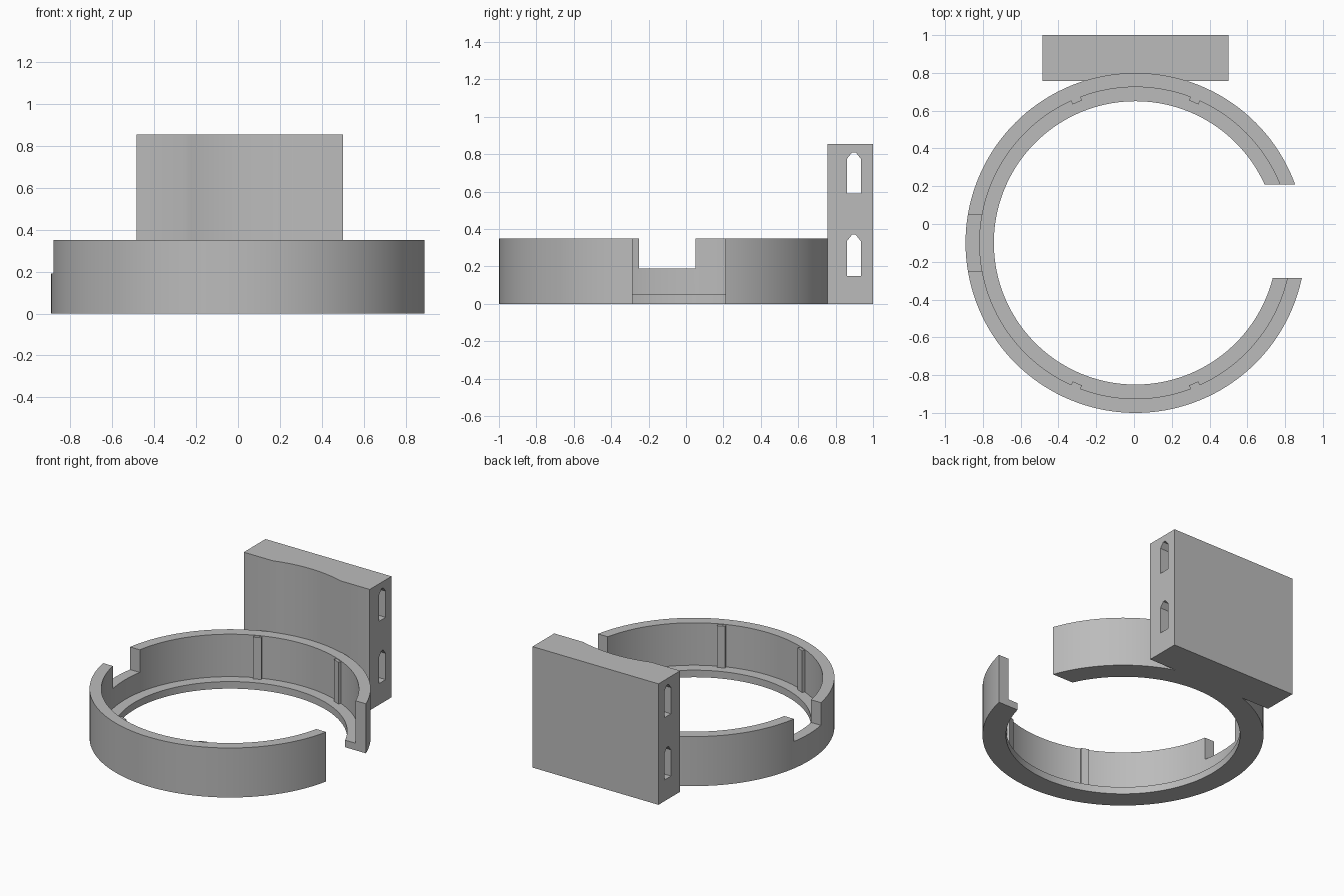
import bpy, bmesh, math
from mathutils import Matrix, Vector

if "Cube" in bpy.data.objects:
    bpy.data.objects.remove(bpy.data.objects["Cube"])

CX, CY = 0.008, -0.10            # ring axis
R_OUT, R_WALL, R_LIP = 0.90, 0.825, 0.75
H_RING, H_LIP = 0.35, 0.05

grey = bpy.data.materials.new("plain grey")
grey.use_nodes = True
COLOUR = (0.5, 0.5, 0.5, 1)
grey.diffuse_color = COLOUR
grey.node_tree.nodes["Principled BSDF"].inputs["Base Color"].default_value = COLOUR


def finish(name, bm):
    bmesh.ops.recalc_face_normals(bm, faces=bm.faces)
    mesh = bpy.data.meshes.new(name)
    bm.to_mesh(mesh)
    bm.free()
    mesh.materials.append(grey)
    ob = bpy.data.objects.new(name, mesh)
    bpy.context.collection.objects.link(ob)
    return ob


def revolve(name, profile, steps=144):
    """Closed (radius, z) profile turned about the ring axis."""
    bm = bmesh.new()
    rings = []
    for i in range(steps):
        a = math.tau * i / steps
        rings.append([bm.verts.new((CX + r * math.cos(a), CY + r * math.sin(a), z))
                      for r, z in profile])
    n = len(profile)
    for i in range(steps):
        a, b = rings[i], rings[(i + 1) % steps]
        for j in range(n):
            k = (j + 1) % n
            bm.faces.new((a[j], b[j], b[k], a[k]))
    return finish(name, bm)


def prism(name, points, depth):
    """Extrude a closed 3D outline along the depth vector."""
    bm = bmesh.new()
    face = bm.faces.new([bm.verts.new(p) for p in points])
    out = bmesh.ops.extrude_face_region(bm, geom=[face])
    moved = [v for v in out["geom"] if isinstance(v, bmesh.types.BMVert)]
    bmesh.ops.translate(bm, verts=moved, vec=Vector(depth))
    return finish(name, bm)


def box(name, x0, x1, y0, y1, z0, z1):
    return prism(name, [(x0, y0, z0), (x1, y0, z0), (x1, y1, z0), (x0, y1, z0)],
                 (0, 0, z1 - z0))


def cut(ob, cutter):
    cutter.hide_render = True
    mod = ob.modifiers.new("cut", 'BOOLEAN')
    mod.operation, mod.solver, mod.object = 'DIFFERENCE', 'EXACT', cutter
    bpy.context.view_layer.objects.active = ob
    bpy.ops.object.modifier_apply(modifier=mod.name)
    bpy.data.objects.remove(cutter)


def smooth(ob):
    bpy.ops.object.select_all(action='DESELECT')
    ob.select_set(True)
    bpy.context.view_layer.objects.active = ob
    bpy.ops.object.shade_smooth_by_angle(angle=math.radians(25))


# Open ring with an inner lip at the bottom
ring = revolve("ring", [(R_LIP, 0), (R_OUT, 0), (R_OUT, H_RING),
                        (R_WALL, H_RING), (R_WALL, H_LIP), (R_LIP, H_LIP)])
cut(ring, box("gap_cutter", 0.3, 1.2, -0.285, 0.21, -0.1, 0.6))
cut(ring, box("notch_cutter", -1.2, -0.5, -0.25, 0.05, 0.19, 0.6))
smooth(ring)

# Back mounting block, hollowed to follow the ring
block = box("mounting_block", -0.485, 0.5, 0.757, 1.0, 0, 0.855)
bm = bmesh.new()
bmesh.ops.create_cone(bm, cap_ends=True, segments=144, radius1=R_OUT - 0.003,
                      radius2=R_OUT - 0.003, depth=3,
                      matrix=Matrix.Translation((CX, CY, 0)))
cut(block, finish("hollow_cutter", bm))

# Two pointed slots running sideways through the block
for z in (0.15, 0.59):
    outline = [(0.86, 0), (0.935, 0), (0.935, 0.185), (0.907, 0.22),
               (0.888, 0.22), (0.86, 0.185)]
    cut(block, prism("slot_cutter", [(-1, y, z + h) for y, h in outline], (2, 0, 0)))
smooth(block)

# Four small ribs on the inner wall
for side, sx in (("left", 1), ("right", -1)):
    for end, sy in (("front", -1), ("back", 1)):
        rib = box(f"rib_{end}_{side}", 0.805, 0.85, -0.027, 0.027, 0.04, H_RING - 0.005)
        angle = math.atan2(sy * math.cos(math.radians(22.5)),
                           sx * math.sin(math.radians(22.5)))
        rib.data.transform(Matrix.Translation((CX, CY, 0)) @ Matrix.Rotation(angle, 4, 'Z'))
